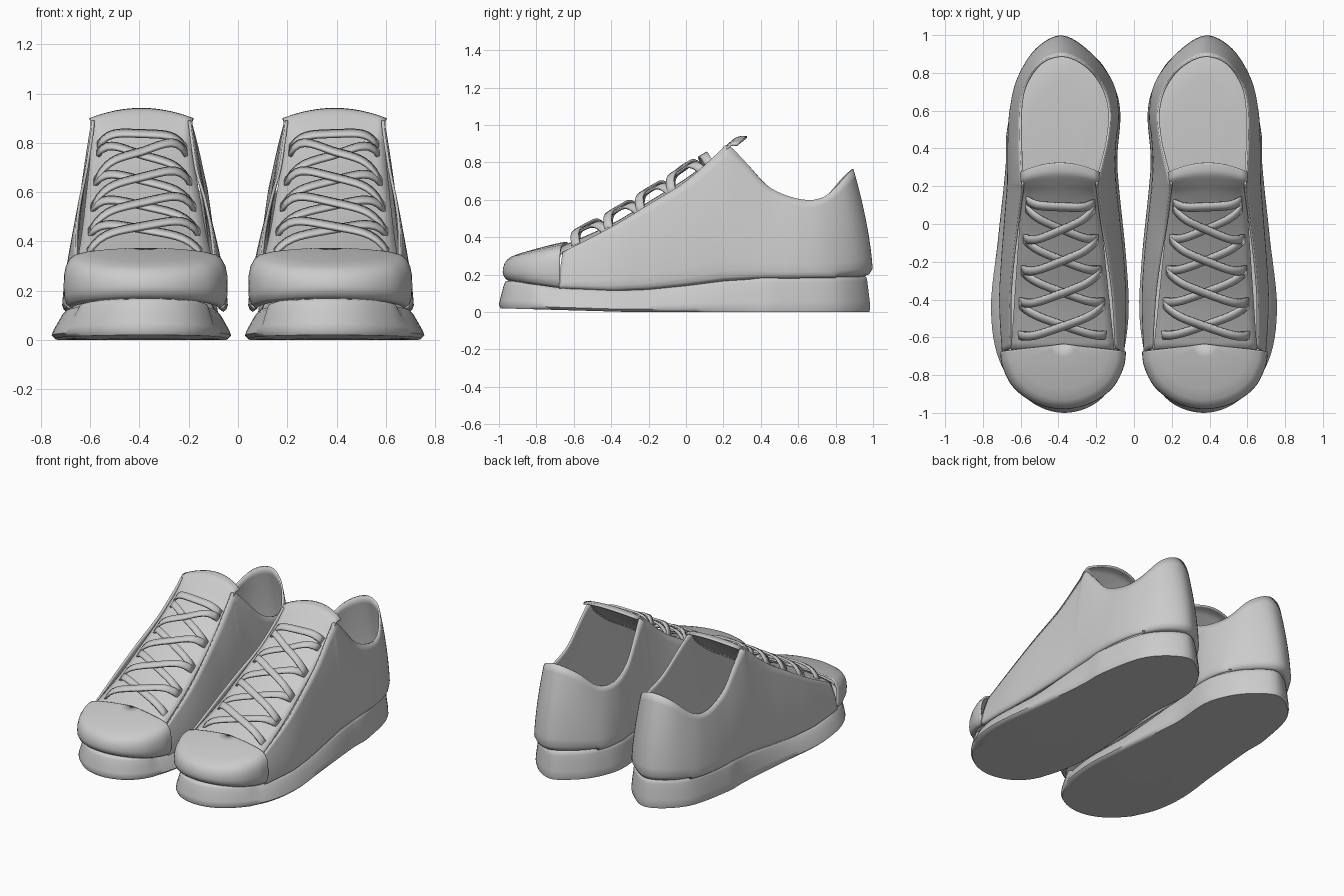
import bpy, bmesh, math
from mathutils import Vector

if "Cube" in bpy.data.objects:
    bpy.data.objects.remove(bpy.data.objects["Cube"])

grey = bpy.data.materials.new("light_grey")
grey.diffuse_color = (0.6, 0.6, 0.6, 1)
grey.use_nodes = True
grey.node_tree.nodes["Principled BSDF"].inputs["Base Color"].default_value = grey.diffuse_color
CX = 0.375  # centre line of the modelled shoe


def spline(pts, steps, closed=False):
    """Catmull-Rom curve through points of any dimension."""
    n, out = len(pts), []
    get = (lambda i: pts[i % n]) if closed else (lambda i: pts[max(0, min(n - 1, i))])
    for i in range(n if closed else n - 1):
        a, b, c, d = (get(i + k) for k in (-1, 0, 1, 2))
        for s in range(steps):
            t = s / steps
            out.append([0.5 * (2 * q + (r - p) * t + (2 * p - 5 * q + 4 * r - w) * t * t
                               + (3 * q - p - 3 * r + w) * t ** 3)
                        for p, q, r, w in zip(a, b, c, d)])
    if not closed:
        out.append(list(pts[-1]))
    return out


def lookup(table, y):
    """Linear interpolation in a table of (y, value)."""
    for (y0, v0), (y1, v1) in zip(table, table[1:]):
        if y <= y1:
            return v0 + (v1 - v0) * max(0, (y - y0) / (y1 - y0))
    return table[-1][1]


def build(name, grids, closed=False, thick=0, offset=-1, angle=40):
    """Skin grids of points, mirror them into a pair of shoes."""
    bm = bmesh.new()
    for rows in grids:
        vs = [[bm.verts.new(p) for p in row] for row in rows]
        for r0, r1 in zip(vs, vs[1:]):
            n = len(r0)
            for i in range(n if closed else n - 1):
                j = (i + 1) % n
                bm.faces.new((r0[i], r0[j], r1[j], r1[i]))
    bmesh.ops.remove_doubles(bm, verts=bm.verts, dist=1e-5)
    bmesh.ops.recalc_face_normals(bm, faces=bm.faces)
    me = bpy.data.meshes.new(name)
    bm.to_mesh(me)
    bm.free()
    me.shade_smooth()
    me.set_sharp_from_angle(angle=math.radians(angle))
    me.materials.append(grey)
    ob = bpy.data.objects.new(name, me)
    bpy.context.collection.objects.link(ob)
    if thick:
        m = ob.modifiers.new("thickness", 'SOLIDIFY')
        m.thickness, m.offset = thick, offset
    ob.modifiers.new("pair", 'MIRROR').use_mirror_merge = False
    return ob


seam = [(-1, .165), (-.85, .15), (-.68, .125), (-.4, .112), (-.2, .12), (0, .14),
        (.2, .165), (.4, .178), (1, .185)]
rim_z = [(-.66, .32), (-.4, .455), (-.2, .575), (0, .70), (.22, .885)]

# Sole: flared outline, tapering upward, closed above and below
outline = spline([(.38, .985), (.59, .82), (.672, .5), (.68, .3), (.72, -.08), (.757, -.45),
                  (.71, -.73), (.56, -.93), (.375, -1.0), (.19, -.94), (.08, -.77), (.03, -.5),
                  (.04, -.2), (.08, .2), (.088, .36), (.072, .58), (.105, .73), (.2, .88)], 6, True)


def inset(loop, d):
    out = []
    for i, p in enumerate(loop):
        a, b = loop[i - 1], loop[(i + 1) % len(loop)]
        t = Vector((b[0] - a[0], b[1] - a[1])).normalized()
        k = d * (1 if p[1] < -.2 else max(.35, 1 - (p[1] + .2) * 1.1))
        if p[1] < -.8:
            k *= .6
        out.append((p[0] + t.y * k, p[1] - t.x * k))
    return out


def sole_bottom(y):
    return .02 * max(0, -y - .3) / .7


rows = [[(CX + (x - CX) * s, y * s, sole_bottom(y * s)) for x, y in outline] for s in (0, .5, .9)]
for d, f in ((.015, .0), (.0, .12), (.008, .3), (.028, .6), (.045, .85), (.06, .97), (.085, 1.0)):
    rows.append([(x, y, sole_bottom(y) + f * (lookup(seam, y) + .008 - sole_bottom(y)))
                 for x, y in inset(outline, d)])
top = [(p[0], p[1]) for p in rows[-1]]
for s in (.8, .5, .25, 0):
    rows.append([(CX + (x - CX) * s, y * s, lookup(seam, y * s) + .01) for x, y in top])
build("sole", [rows], closed=True, angle=60)

# Upper: wall from base outline (x, y) to rim (x, y, z), open at the tongue
wall = spline([(.70, -.68, .66, -.66, .32), (.715, -.42, .66, -.4, .455),
               (.705, -.2, .645, -.2, .575), (.69, 0, .62, 0, .70),
               (.677, .17, .597, .17, .85), (.674, .22, .595, .225, .89),
               (.672, .32, .60, .32, .80), (.67, .45, .605, .45, .665),
               (.66, .6, .603, .62, .602), (.62, .77, .575, .745, .62),
               (.52, .93, .49, .86, .73), (.38, 1.0, .37, .895, .765),
               (.23, .91, .25, .84, .715), (.11, .75, .165, .735, .612),
               (.08, .58, .125, .6, .602), (.092, .45, .135, .45, .665),
               (.098, .32, .165, .32, .80), (.092, .22, .19, .225, .89),
               (.088, .17, .187, .17, .85), (.07, 0, .165, 0, .70),
               (.05, -.2, .13, -.2, .575), (.04, -.42, .105, -.4, .455),
               (.05, -.68, .09, -.66, .32)], 6)
rows = []
for v in [0, .03, .08] + [.08 + .092 * i for i in range(1, 11)]:
    tuck = {0: .94, .03: .98}.get(v, 1)
    t = v ** 1.6
    row = []
    for bx, by, rx, ry, rz in wall:
        z0 = lookup(seam, by)
        bx = CX + (bx - CX) * tuck
        by = by * tuck if by > .8 else by
        row.append((bx + (rx - bx) * t, by + (ry - by) * t, z0 + (rz - z0) * v))
    rows.append(row)
build("upper", [rows], thick=.012)

# Toe cap: rounded dome closing the front
cap = spline([(.708, -.675), (.695, -.76), (.635, -.87), (.52, -.95), (.375, -.98),
              (.23, -.95), (.115, -.87), (.055, -.76), (.042, -.675)], 6)
rows = []
for s, z in ((.9, .125), (.96, .14), (.995, .175), (1.0, .22), (.995, .265), (.975, .30),
             (.93, .33), (.86, .348), (.7, .36), (.45, .368), (.2, .373), (0, .374)):
    row = []
    for x, y in cap:
        x, y = CX + (x - CX) * s, -.635 + (y + .635) * s
        f = max(0, (-.66 - y) / .32)
        lift = .045 * f * max(0, (.25 - z) / .125)
        row.append((x, y, z + lift - .05 * f * max(0, z - .17) / .15))
    rows.append(row)
build("toe_cap", [rows], thick=.012)


def sides(y):
    """Inner and outer x of the lacing area."""
    k = (y + .66) / .88
    return .10 + .09 * k, .655 - .06 * k


# Tongue: arched panel between the walls, flipped outward at the top
rows = []
for y, z in spline([(-.68, .315), (-.4, .44), (-.2, .56), (0, .685), (.15, .80),
                    (.22, .865), (.27, .905), (.325, .912)], 4):
    x0, x1 = sides(min(y, .2))
    e = max(0, (y - .15) / .17)
    row = []
    for i in range(13):
        u = i / 6 - 1
        row.append(((x0 + x1) / 2 + u * ((x1 - x0) / 2 - .004 + .012 * e),
                    y - .05 * e * u * u, z + .03 * (1 - u * u) - .012 * e * u * u))
    rows.append(row)
build("tongue", [rows], thick=.012)


# Laces: flat bands arched over the tongue in crossed pairs with a top bar
def band(ya, yb, lift):
    across = Vector((0, .86, .5)) * .024
    rows = []
    for i in range(19):
        t = i / 18
        u = 2 * t - 1
        y = ya + (yb - ya) * t
        x0, x1 = sides(y)
        h = lift * (1 - abs(u) ** 5) - .012
        p = Vector((x0 + .035 + (x1 - x0 - .07) * t, y - .45 * h, lookup(rim_z, y) + .9 * h))
        rows.append([p - across, p, p + across])
    return rows


bands = [band(.105, .12, .06)]
for y in (-.59, -.415, -.245, -.08):
    bands += [band(y, y + .16, .068), band(y + .16, y, .085)]
build("laces", bands, thick=.014, offset=0)
